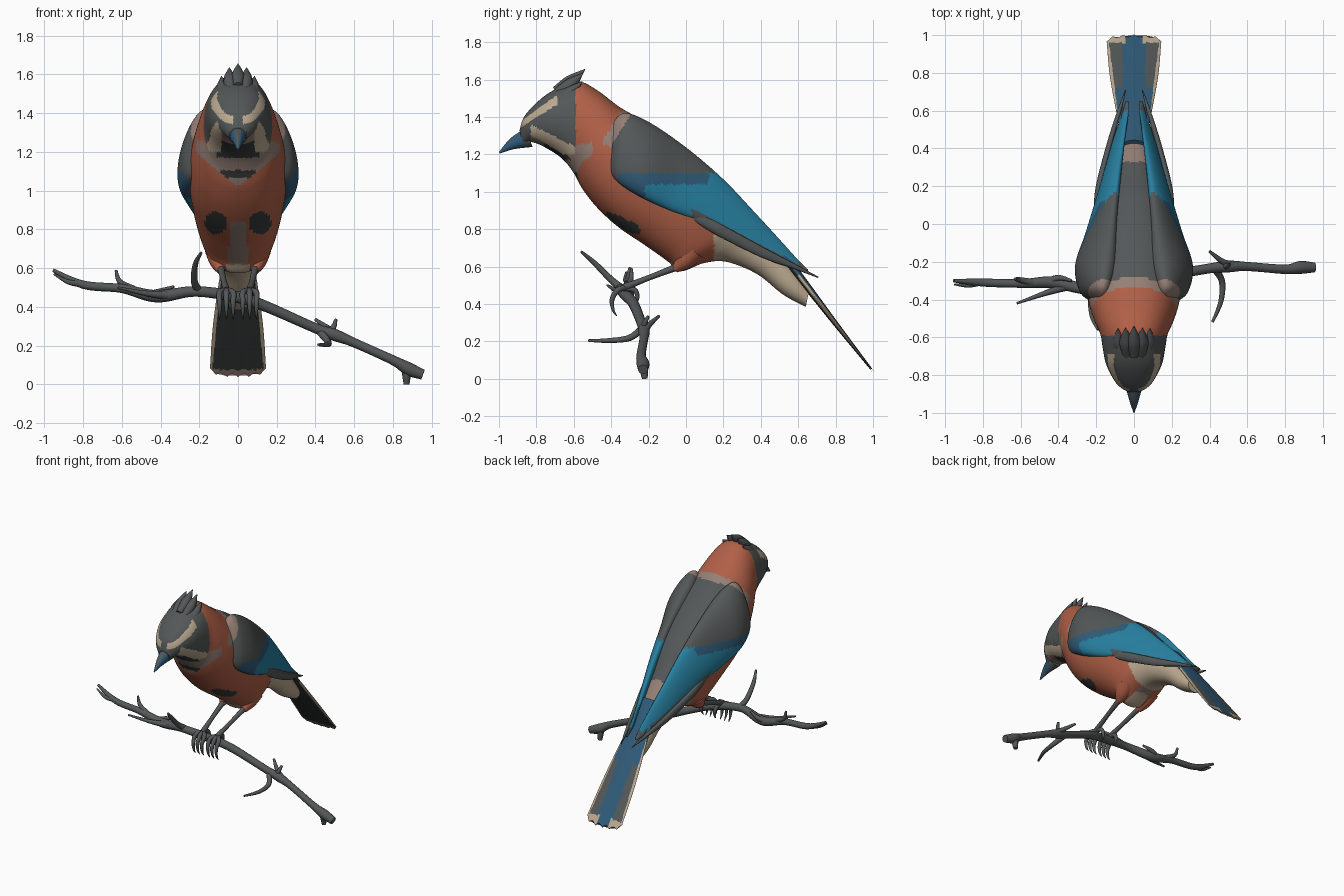
import bpy, bmesh, math
from mathutils import Vector

# ---- colours ----
COLOURS = {
    "slate_grey": (.088, .096, .096), "rust_orange": (.43, .115, .062),
    "cream": (.50, .40, .28), "bright_blue": (.021, .22, .36),
    "dark_blue": (.03, .105, .19), "taupe": (.30, .215, .18), "charcoal": (.038, .043, .043)}
MATS = []
for key, rgb in COLOURS.items():
    m = bpy.data.materials.new(key)
    m.diffuse_color = (*rgb, 1)
    MATS.append(m)
GREY, RUST, CREAM, BLUE, NAVY, TAUPE, DARK = range(7)


# ---- helpers ----
def smooth(rows, n):
    """Catmull-Rom interpolation of rows of numbers, n steps per span."""
    out, last = [], len(rows) - 1
    for i in range(last):
        p = [rows[max(0, min(last, i + k))] for k in (-1, 0, 1, 2)]
        for s in range(n):
            t = s / n
            out.append([.5 * (2 * b + (c - a) * t + (2 * a - 5 * b + 4 * c - d) * t * t
                              + (3 * b - a - 3 * c + d) * t ** 3) for a, b, c, d in zip(*p)])
    return out + [list(rows[-1])]


def skin(name, rings, rule):
    """Closed smooth surface through rings; rule is a colour or f(centre, normal)."""
    bm = bmesh.new()
    vs = [[bm.verts.new(p) for p in r] for r in rings]
    k = len(vs[0])
    for a, b in zip(vs, vs[1:]):
        for j in range(k):
            bm.faces.new((a[j], a[(j + 1) % k], b[(j + 1) % k], b[j]))
    bm.faces.new(vs[0])
    bm.faces.new(vs[-1])
    bmesh.ops.recalc_face_normals(bm, faces=bm.faces)
    bm.normal_update()
    for f in bm.faces:
        f.smooth = len(f.verts) == 4
        f.material_index = rule(f.calc_center_median(), f.normal) if callable(rule) else rule
    me = bpy.data.meshes.new(name)
    bm.to_mesh(me)
    bm.free()
    for m in MATS:
        me.materials.append(m)
    ob = bpy.data.objects.new(name, me)
    bpy.context.collection.objects.link(ob)
    return ob


def loft_rings(rows, n, k, axis=(0, .75, -.66), power=1.0):
    """Rows: edge point A, edge point B, half thickness."""
    rings = []
    for r in smooth(rows, n):
        a, b, h = Vector(r[:3]), Vector(r[3:6]), max(r[6], .001)
        nrm = (a - b).cross(Vector(axis)).normalized()
        ring = []
        for j in range(k):
            t = 2 * math.pi * j / k
            s = math.copysign(abs(math.sin(t)) ** power, math.sin(t))
            ring.append((a + b) / 2 + (a - b) / 2 * math.cos(t) + nrm * h * s)
        rings.append(ring)
    return rings


def tube(name, rows, col, n=5, k=12):
    """Rows: x, y, z, radius."""
    pts = smooth(rows, n)
    ps = [Vector(p[:3]) for p in pts]
    whole = ps[-1] - ps[0]
    ax = min(range(3), key=lambda i: abs(whole[i]))
    ref = Vector([float(i == ax) for i in range(3)])
    rings = []
    for i, p in enumerate(ps):
        d = (ps[min(i + 1, len(ps) - 1)] - ps[max(i - 1, 0)]).normalized()
        u = d.cross(ref).normalized()
        v = d.cross(u)
        r = max(pts[i][3], .002)
        rings.append([p + (u * math.cos(t) + v * math.sin(t)) * r
                      for t in (2 * math.pi * j / k for j in range(k))])
    return skin(name, rings, col)


def flip(rings):
    return [[Vector((-p[0], p[1], p[2])) for p in r] for r in rings]


# ---- body with head: top y,z, bottom y,z, half width ----
BODY = [(-.89, 1.33, -.87, 1.25, .045), (-.86, 1.41, -.82, 1.265, .095), (-.76, 1.51, -.74, 1.23, .145),
        (-.66, 1.565, -.66, 1.175, .165), (-.57, 1.59, -.60, 1.10, .178), (-.47, 1.54, -.55, 1.01, .21),
        (-.35, 1.45, -.47, .91, .24), (-.2, 1.365, -.36, .81, .255), (0, 1.23, -.22, .715, .24),
        (.15, 1.1, -.1, .63, .215), (.27, .96, -.03, .575, .18), (.35, .87, .1, .62, .14),
        (.43, .78, .22, .625, .11), (.52, .67, .38, .56, .09), (.6, .56, .52, .45, .08), (.66, .48, .64, .385, .06)]


def body_colour(c, n):
    x, y, z = abs(c.x), c.y, c.z
    q = y + .65 * (1.42 - z)
    if y < -.59 and z > 1.2:                                   # head
        brow = 1.37 + .68 * (y + .87)
        if -.89 < y < -.69 and x > .025 and abs(z - brow) < .016 + .05 * (y + .89):
            return CREAM
        if y > -.83 and z < 1.32 - .5 * (y + .75):
            return CREAM if x > .085 else (TAUPE if y < -.76 else DARK)
        return GREY
    if y < -.59 and z > 1.17 and x < .11:
        return DARK                                            # bib
    if y < -.5 and 1.02 + .8 * x < z < 1.2 + .3 * x:           # breast band
        return DARK if x < .09 and abs(z - 1.085) < .02 else TAUPE
    if z > 1.03 - .62 * y - .25 * y * y:                       # upper side
        if q < -.35:
            return RUST
        return TAUPE if q < -.28 or y > .33 else GREY
    if y > .15:
        return CREAM
    if n.y < -.1 and ((x - .115) / .055) ** 2 + ((z - .835) / .06) ** 2 < 1:
        return DARK                                            # belly spots
    if z < .84 and x < .035 + .1 * (.84 - z):
        return TAUPE if z > .62 else CREAM
    return RUST


skin("body", loft_rings([(0, a, b, 0, c, d, w) for a, b, c, d, w in BODY], 10, 96, power=.88), body_colour)

# ---- beak ----
skin("beak", loft_rings([(0, -.86, 1.34, 0, -.82, 1.24, .05), (0, -.94, 1.285, 0, -.92, 1.228, .026),
                         (0, -1, 1.213, 0, -.996, 1.205, .003)], 6, 24),
     lambda c, n: NAVY if abs(n.x) > .55 and c.y < -.86 else GREY)

# ---- crest feathers ----
for i, (x, y, z) in enumerate([(0, -.54, 1.655), (.045, -.55, 1.635), (-.045, -.55, 1.635),
                               (.085, -.555, 1.59), (-.085, -.555, 1.59), (.12, -.56, 1.53), (-.12, -.56, 1.53)]):
    b = Vector((x * .85, -.70, z - .115))
    tube(f"crest_feather_{i}", [(*b, .022), (*(b.lerp(Vector((x, y - .02, z - .03)), .6)), .034), (x, y, z, .002)], GREY)

# ---- wings ----
WING = [(.17, -.40, 1.36, .20, -.42, 1.18, .02), (.16, -.33, 1.42, .25, -.38, 1.07, .07),
        (.13, -.2, 1.37, .27, -.25, .98, .095), (.11, 0, 1.235, .235, -.08, .90, .065),
        (.09, .2, 1.065, .19, .1, .83, .045), (.065, .38, .875, .145, .28, .73, .03),
        (.045, .5, .745, .11, .43, .65, .018), (.03, .59, .645, .07, .56, .60, .01),
        (.03, .65, .585, .045, .65, .575, .004)]


def wing_colour(c, n):
    y, z = c.y, c.z
    if y + .65 * (1.42 - z) < -.29 and z > 1.2:
        return TAUPE
    if y > .6 or (y > .03 and z < .925 - .52 * y):
        return GREY
    if y > -.36 and z < 1.10:
        return NAVY if y < -.22 or (y < .12 and z > 1.04) else BLUE
    return GREY


PRIMARY = [(.20, .02, .92, .205, .0, .87, .012), (.185, .2, .82, .185, .17, .765, .02),
           (.13, .42, .70, .135, .40, .65, .016), (.085, .58, .615, .085, .57, .59, .012),
           (.045, .71, .545, .045, .705, .54, .003)]
for name, rows, rule, n, k in (("wing", WING, wing_colour, 12, 80), ("primary_feathers", PRIMARY, GREY, 6, 20)):
    rings = loft_rings(rows, n, k)
    skin(name + "_left", rings, rule)
    skin(name + "_right", flip(rings), rule)

# ---- tail ----
TAIL = [(.42, .78, .06, .03), (.6, .555, .095, .022), (.8, .295, .13, .014), (1.0, .04, .145, .005)]
tail_dir = Vector((0, .61, -.79))
tail = loft_rings([(-w, y, z, w, y, z, h) for y, z, w, h in TAIL], 16, 96, tail_dir)
for i, ring in enumerate(tail):                                # scalloped feather tips
    u = (i / (len(tail) - 1)) ** 6
    for p in ring:
        p -= tail_dir * u * (.022 * abs(math.sin(p.x * 55)) + .035 * (abs(p.x) / .145) ** 4)


def tail_colour(c, n):
    x, w = abs(c.x), .095 + .135 * (c.y - .6)
    if c.y > .6 and x > .92 * w:
        return CREAM
    if n.z < 0:
        return TAUPE if c.y > .965 else DARK
    if c.y > .96 and x > .05:
        return CREAM
    return GREY if c.y > .72 and x > .06 else NAVY


skin("tail", tail, tail_colour)

# ---- legs and feet ----
for side, s in (("left", 1), ("right", -1)):
    tube(f"thigh_{side}", [(s * .10, .04, .69, .07), (s * .095, -.01, .63, .05), (s * .088, -.06, .585, .02)], RUST, k=20)
    tube(f"leg_{side}", [(s * .09, -.03, .605, .02), (s * .075, -.2, .54, .015), (s * .06, -.34, .485, .02)], GREY)
    for i, dx in enumerate((-.035, 0, .035)):
        x = s * .06 + dx
        tube(f"toe_{side}_{i}", [(s * .06, -.32, .487, .014), (x, -.365, .475, .015), (x, -.395, .425, .013),
                                 (x, -.39, .37, .008), (x, -.37, .335, .002)], GREY)
    tube(f"hind_toe_{side}", [(s * .06, -.34, .485, .014), (s * .06, -.275, .475, .014),
                              (s * .055, -.26, .43, .01), (s * .05, -.28, .39, .002)], GREY)

# ---- branch and twigs ----
tube("branch", [(-.955, -.30, .59, .009), (-.8, -.31, .515, .021), (-.6, -.315, .495, .023), (-.42, -.31, .455, .032),
                (-.22, -.35, .48, .027), (0, -.325, .45, .03), (.15, -.28, .40, .028), (.4, -.235, .29, .026),
                (.5, -.225, .255, .031), (.6, -.225, .215, .024), (.8, -.24, .125, .025), (.88, -.23, .08, .034),
                (.955, -.23, .05, .026)], GREY, 8, 16)
TWIGS = [
    [(-.2, -.34, .48, .022), (-.225, -.4, .53, .018), (-.22, -.49, .62, .014), (-.19, -.56, .68, .007)],
    [(-.54, -.31, .49, .02), (-.61, -.295, .53, .014), (-.63, -.29, .59, .007)],
    [(-.36, -.33, .46, .024), (-.48, -.37, .47, .014), (-.62, -.42, .50, .006)],
    [(-.46, -.31, .46, .022), (-.40, -.285, .48, .016), (-.33, -.30, .505, .007)],
    [(-.82, -.31, .52, .018), (-.88, -.325, .53, .012), (-.95, -.32, .57, .005)],
    [(.42, -.23, .275, .02), (.465, -.3, .22, .017), (.46, -.41, .205, .013), (.415, -.52, .205, .007)],
    [(.57, -.225, .23, .022), (.48, -.205, .28, .017), (.40, -.145, .335, .008)],
    [(.47, -.225, .26, .02), (.495, -.22, .30, .014), (.505, -.20, .335, .008)],
    [(.87, -.23, .09, .024), (.87, -.225, .045, .022), (.87, -.22, .0, .015)]]
for i, rows in enumerate(TWIGS):
    tube(f"twig_{i}", rows, GREY)
